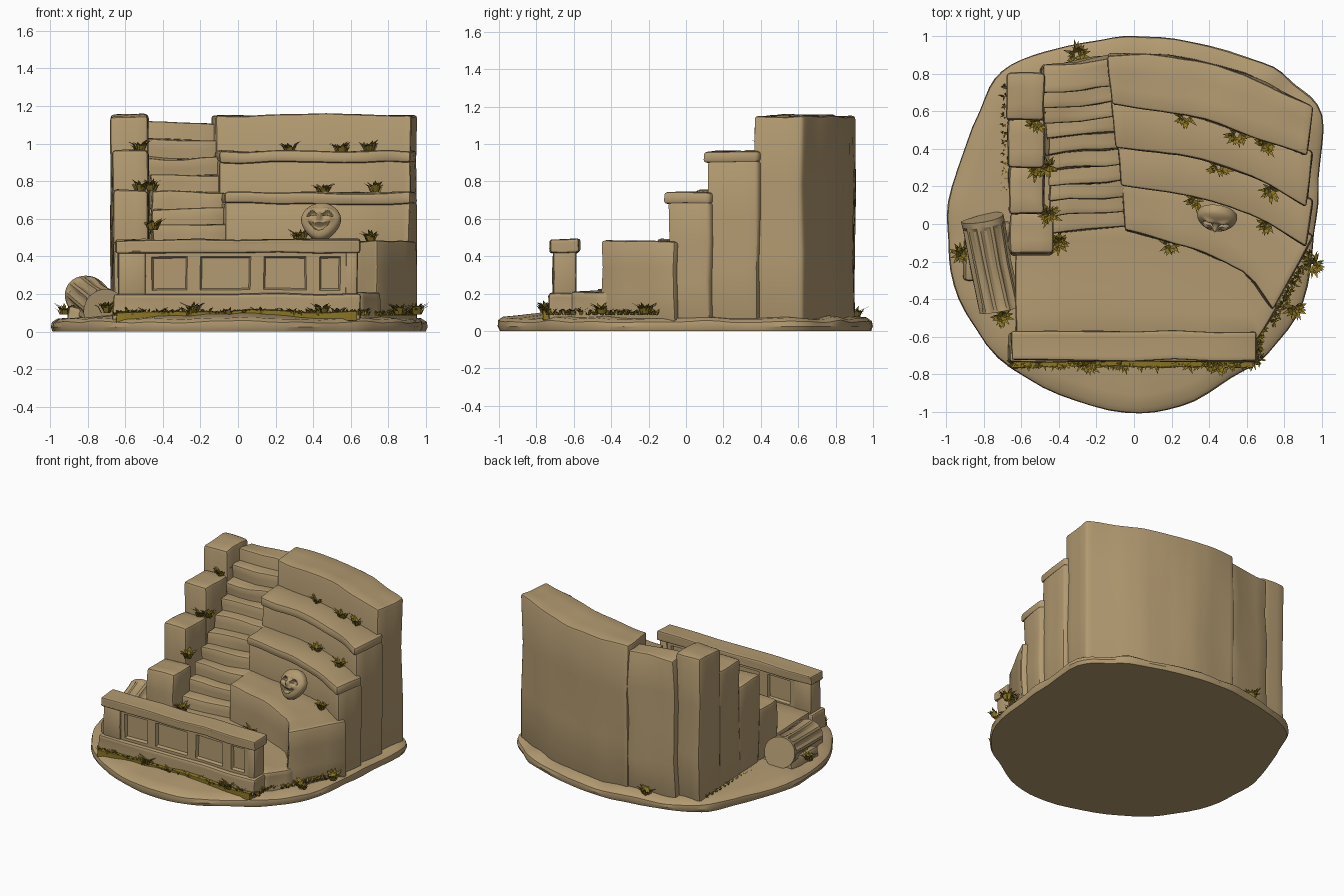
import bpy, bmesh, math, random
from mathutils import Vector, Matrix, noise

if "Cube" in bpy.data.objects:
    bpy.data.objects.remove(bpy.data.objects["Cube"])

random.seed(4)

def material(name, rgb):
    m = bpy.data.materials.new(name)
    m.diffuse_color = (*rgb, 1)
    m.use_nodes = True
    m.node_tree.nodes["Principled BSDF"].inputs["Base Color"].default_value = m.diffuse_color
    return m

STONE = material("sandstone", (0.45, 0.325, 0.165))
GRASS = material("dry grass", (0.26, 0.18, 0.018))

def finish(name, bm, mat=STONE, rough=0.0, bevel=0.0, angle=0.6):
    """Roughen, bevel the hard edges, smooth and link an object."""
    bmesh.ops.recalc_face_normals(bm, faces=bm.faces)
    for v in bm.verts:
        if rough:
            v.co += noise.noise_vector(v.co * 4.0) * rough
    if bevel:
        hard = [e for e in bm.edges if len(e.link_faces) == 2 and e.calc_face_angle(0) > 0.7]
        bmesh.ops.bevel(bm, geom=hard, offset=bevel, segments=2, profile=0.5,
                        affect='EDGES', clamp_overlap=True)
    me = bpy.data.meshes.new(name)
    bm.to_mesh(me)
    bm.free()
    me.materials.append(mat)
    ob = bpy.data.objects.new(name, me)
    bpy.context.collection.objects.link(ob)
    bpy.ops.object.select_all(action='DESELECT')
    ob.select_set(True)
    bpy.context.view_layer.objects.active = ob
    bpy.ops.object.shade_smooth_by_angle(angle=angle)
    return ob

def spline(pts, n=4, closed=False):
    """Catmull-Rom curve through 2D points."""
    p = [Vector(q) for q in pts]
    ext = [p[-1]] + p + [p[0], p[1]] if closed else [2*p[0]-p[1]] + p + [2*p[-1]-p[-2]]
    out = []
    for i in range(len(ext) - 3):
        a, b, c, d = ext[i:i+4]
        for k in range(n):
            t = k / n
            out.append(0.5 * (2*b + (c-a)*t + (2*a-5*b+4*c-d)*t*t + (3*b-a-3*c+d)*t**3))
    return out if closed else out + [p[-1]]

def strip(name, inner, outer, z0, z1, cuts=2, rough=0.014, bevel=0.016):
    """Solid between two plan curves with equal point counts."""
    bm = bmesh.new()
    rows = [[bm.verts.new((q[0], q[1], z)) for q, z in ((a, z0), (b, z0), (b, z1), (a, z1))]
            for a, b in zip(inner, outer)]
    for r, s in zip(rows, rows[1:]):
        for k in range(4):
            bm.faces.new((r[k], r[(k+1) % 4], s[(k+1) % 4], s[k]))
    bm.faces.new(rows[0])
    bm.faces.new(rows[-1][::-1])
    if cuts:
        bmesh.ops.subdivide_edges(bm, edges=bm.edges[:], cuts=cuts, use_grid_fill=True)
    return finish(name, bm, rough=rough, bevel=bevel)

def block(name, x0, x1, y0, y1, z0, z1, **kw):
    return strip(name, [(x0, y0), (x1, y0)], [(x0, y1), (x1, y1)], z0, z1, **kw)

# irregular round ground slab
outline = spline([(1, 0.58), (0.86, 0.74), (0.68, 0.86), (0.3, 0.97), (0, 1), (-0.22, 0.97),
                  (-0.48, 0.92), (-0.7, 0.81), (-0.82, 0.6), (-0.97, 0.2), (-0.99, -0.1),
                  (-0.93, -0.4), (-0.72, -0.71), (-0.4, -0.91), (-0.05, -1), (0.25, -0.97),
                  (0.52, -0.82), (0.72, -0.68), (0.9, -0.42), (0.96, -0.05), (0.985, 0.25)], 4, True)
bm = bmesh.new()
rings = []
for s, z in ((0.99, 0), (1, 0.025), (0.995, 0.05), (0.97, 0.068), (0.9, 0.075), (0.75, 0.095), (0.4, 0.1)):
    ring = []
    for p in outline:
        w = noise.noise(Vector((p.x * 6, p.y * 6, z * 9)))
        ring.append(bm.verts.new((p.x * s * (1 + 0.008 * w), p.y * s * (1 + 0.008 * w),
                                  z + (0.014 * w if z > 0.03 else 0))))
    rings.append(ring)
n = len(outline)
for a, b in zip(rings, rings[1:]):
    for i in range(n):
        bm.faces.new((a[i], a[(i+1) % n], b[(i+1) % n], b[i]))
bm.faces.new(rings[0][::-1])
bm.faces.new(rings[-1])
finish("ground_slab", bm)

# raised stage floor
strip("stage_floor", [(-0.63, -0.61), (0.66, -0.61), (0.76, -0.45)],
      [(-0.63, 0.05), (0.5, 0.05), (0.76, -0.1)], 0.05, 0.21, cuts=4)

# curved seating tiers: (front curve, back curve, top height)
back = [(-0.14, 0.9), (0.2, 0.89), (0.58, 0.8), (0.95, 0.62)]
c1 = [(-0.12, 0.63), (0.27, 0.58), (0.56, 0.49), (0.92, 0.355)]
c2 = [(-0.1, 0.4), (0.24, 0.37), (0.62, 0.25), (0.92, 0.09)]
c3 = [(-0.07, 0.2), (0.3, 0.15), (0.62, 0.05), (0.91, -0.12)]
c4 = [(-0.05, -0.04), (0.27, -0.12), (0.58, -0.26), (0.74, -0.46)]
def behind(c, end):
    return [(x, y + 0.06) for x, y in c[:-1]] + [end]
tiers = [(c1, back, 1.15, 0), (c2, behind(c1, (0.955, 0.38)), 0.96, 0.025),
         (c3, behind(c2, (0.955, 0.13)), 0.74, 0.025), (c4, behind(c3, (0.955, -0.06)), 0.48, 0)]
for i, (f, b, top, lip) in enumerate(tiers):
    f, b = spline(f, 3), spline(b, 3)
    if lip:   # overhanging seat edge
        strip(f"seat_cap_{i}", f, b, top - 0.06, top, cuts=1)
        f = [p + Vector((0, lip)) for p in f]
    strip(f"seat_tier_{i}", f, b, 0.05, top - (0.05 if lip else 0), cuts=2)

# staircase
for i in range(10):
    y, z, t = 0.72 - 0.083 * i, 1.105 - 0.09 * i, i / 9
    xl, xr = -0.49 + 0.05 * t, -0.1 + 0.06 * t
    yb = y + 0.13
    strip(f"stair_{i}", [(xl, y - 0.02), (xr, y + 0.01)],
          [(xl, 0.84 if i == 0 else yb), (xr, 0.89 if i == 0 else yb)],
          0.05 if i == 0 else max(0.1, z - 0.2), z, cuts=3, rough=0.022, bevel=0.012)

# stepped side wall
for i, (y0, y1, top) in enumerate([(0.55, 0.8, 1.15), (0.3, 0.56, 0.965), (0.05, 0.31, 0.75), (-0.16, 0.06, 0.485)]):
    x1 = -0.43 if i == 3 else -0.475
    block(f"side_wall_{i}", -0.675 + 0.005 * i, x1, y0, y1, 0.05, top, bevel=0.022)

# front parapet: plinth, core, panelled bays, end piers, coping
block("parapet_plinth", -0.665, 0.655, -0.735, -0.575, 0.06, 0.2, cuts=5)
block("parapet_coping", -0.655, 0.645, -0.725, -0.57, 0.42, 0.49, cuts=5, bevel=0.018)
for x0, x1 in ((-0.64, -0.49), (0.57, 0.635)):
    block("parapet_pier", x0, x1, -0.712, -0.585, 0.15, 0.44, cuts=1, rough=0.008)
for x0, x1 in ((-0.495, -0.235), (-0.235, 0.1), (0.1, 0.4), (0.4, 0.58)):
    bm = bmesh.new()
    bmesh.ops.create_cube(bm, size=1, matrix=Matrix.Translation(((x0+x1)/2, -0.648, 0.31))
                          @ Matrix.Diagonal((x1 - x0, 0.108, 0.25, 1)))
    faces = [f for f in bm.faces if abs(f.normal.y) > 0.9]
    bmesh.ops.inset_individual(bm, faces=faces, thickness=0.05)
    bmesh.ops.inset_individual(bm, faces=faces, thickness=0.012, depth=-0.022)
    finish("parapet_panel", bm, rough=0.006)

# fallen fluted column
bm = bmesh.new()
A, B = Vector((-0.815, 0.03, 0.19)), Vector((-0.71, -0.45, 0.115))
rot = (B - A).to_track_quat('Z', 'Y').to_matrix()
rows = []
for s in (0, 0.06, 0.1, 0.5, 0.92, 1):
    row = []
    for k in range(40):
        a = k * math.tau / 40
        r = 0.112 - (0.014 if k % 4 in (1, 2) and 0.08 < s < 0.95 else 0)
        row.append(bm.verts.new(A.lerp(B, s) + rot @ Vector((r * math.cos(a), r * math.sin(a), 0))))
    rows.append(row)
for a, b in zip(rows, rows[1:]):
    for k in range(40):
        bm.faces.new((a[k], a[(k+1) % 40], b[(k+1) % 40], b[k]))
bm.faces.new(rows[0])
bm.faces.new(rows[-1])
finish("fallen_column", bm, rough=0.014, angle=0.5)
block("column_rubble", -0.9, -0.68, -0.3, 0.0, 0.05, 0.13, rough=0.04)

# laughing theatre mask: dome with carved eyes and mouth, raised nose
bm = bmesh.new()
def mask_point(r, a):
    u, v = r * math.cos(a), r * math.sin(a)
    d = 0.055 * math.sqrt(max(0, 1 - r * r))
    for s in (-1, 1):
        e = ((u - s*0.38) / 0.26)**2 + ((v - 0.22 + 0.5*(u - s*0.38)**2 * 4) / 0.11)**2
        d -= 0.025 * max(0, 1 - e)**0.5
        d += 0.012 * math.exp(-((u - s*0.38)/0.25)**2 - ((v - 0.45)/0.1)**2)
        d += 0.012 * math.exp(-((u - s*0.5)/0.18)**2 - ((v + 0.1)/0.15)**2)
    m = (u / 0.55)**2 + ((v + 0.5 - 0.8 * u * u) / 0.14)**2
    d -= 0.028 * max(0, 1 - m)**0.5
    d += 0.028 * math.exp(-(u / 0.13)**2 - ((v + 0.02) / 0.2)**2)
    return Vector((u * 0.105 * (1 + 0.22 * min(v, 0.2)), v * 0.108, d))
NA, NR = 64, 24
rows = [[bm.verts.new(mask_point(k / NR, j * math.tau / NA)) for j in range(NA)] for k in range(1, NR + 1)]
rows.append([bm.verts.new((v.co.x * 0.97, v.co.y * 0.97, -0.025)) for v in rows[-1]])
mid = bm.verts.new(mask_point(0, 0))
for j in range(NA):
    bm.faces.new((mid, rows[0][j], rows[0][(j+1) % NA]))
for a, b in zip(rows, rows[1:]):
    for j in range(NA):
        bm.faces.new((a[j], b[j], b[(j+1) % NA], a[(j+1) % NA]))
bm.faces.new(rows[-1][::-1])
bm.transform(Matrix.Translation((0.44, 0.03, 0.585)) @ Matrix.Rotation(-0.15, 4, 'Z')
             @ Matrix.Rotation(math.radians(62), 4, 'X'))
finish("mask", bm)

# grass tufts: bent blades around a point
bm = bmesh.new()
def tuft(x, y, z, size=0.06, blades=16):
    for _ in range(blades):
        a, h = random.uniform(0, math.tau), size * random.uniform(0.5, 1.1)
        d = Vector((math.cos(a), math.sin(a), 0))
        side = Vector((-d.y, d.x, 0)) * size * 0.13
        p = Vector((x, y, z)) + d * size * random.uniform(0, 0.4)
        m, t = p + d * h * 0.3 + Vector((0, 0, h * 0.6)), p + d * h * 0.8 + Vector((0, 0, h * 0.85))
        v = [bm.verts.new(q) for q in (p - side, p + side, m + side, m - side, t)]
        bm.faces.new(v[:4])
        bm.faces.new((v[3], v[2], v[4]))
for i in range(46):     # along the parapet foot
    tuft(-0.65 + i * 0.0285, -0.738 + random.uniform(-0.01, 0.01), 0.085, random.uniform(0.03, 0.055), 12)
for i in range(12):     # right and left flanks
    tuft(0.74 + 0.018 * i, -0.52 + 0.033 * i, 0.085, 0.04, 10)
    tuft(-0.69, 0.18 + 0.05 * i, 0.085, 0.025, 8)
for i in range(7):
    tuft(0.67 + random.uniform(-0.01, 0.02), -0.72 + i * 0.04, 0.085, 0.045)
for x, y, z in [(-0.24, -0.75, 0.1), (0.45, -0.75, 0.1), (0.86, -0.45, 0.09), (-0.7, -0.49, 0.1),
                (-0.92, -0.16, 0.09), (0.95, -0.22, 0.09), (-0.4, -0.1, 0.21), (0.2, -0.11, 0.2),
                (0.33, 0.13, 0.48), (0.71, 0.0, 0.48), (0.45, 0.3, 0.73), (0.73, 0.18, 0.74),
                (0.28, 0.57, 0.95), (0.55, 0.47, 0.95), (0.7, 0.42, 0.96), (-0.46, 0.3, 0.75),
                (-0.52, 0.29, 0.75), (-0.45, 0.05, 0.54), (-0.52, 0.54, 0.96), (-0.3, 0.9, 0.07)]:
    tuft(x, y, z, 0.07, 26)
finish("grass_tufts", bm, GRASS)

# low moss along the parapet foot
block("moss_strip", -0.64, 0.64, -0.765, -0.725, 0.06, 0.108, cuts=8, rough=0.025).data.materials[0] = GRASS
